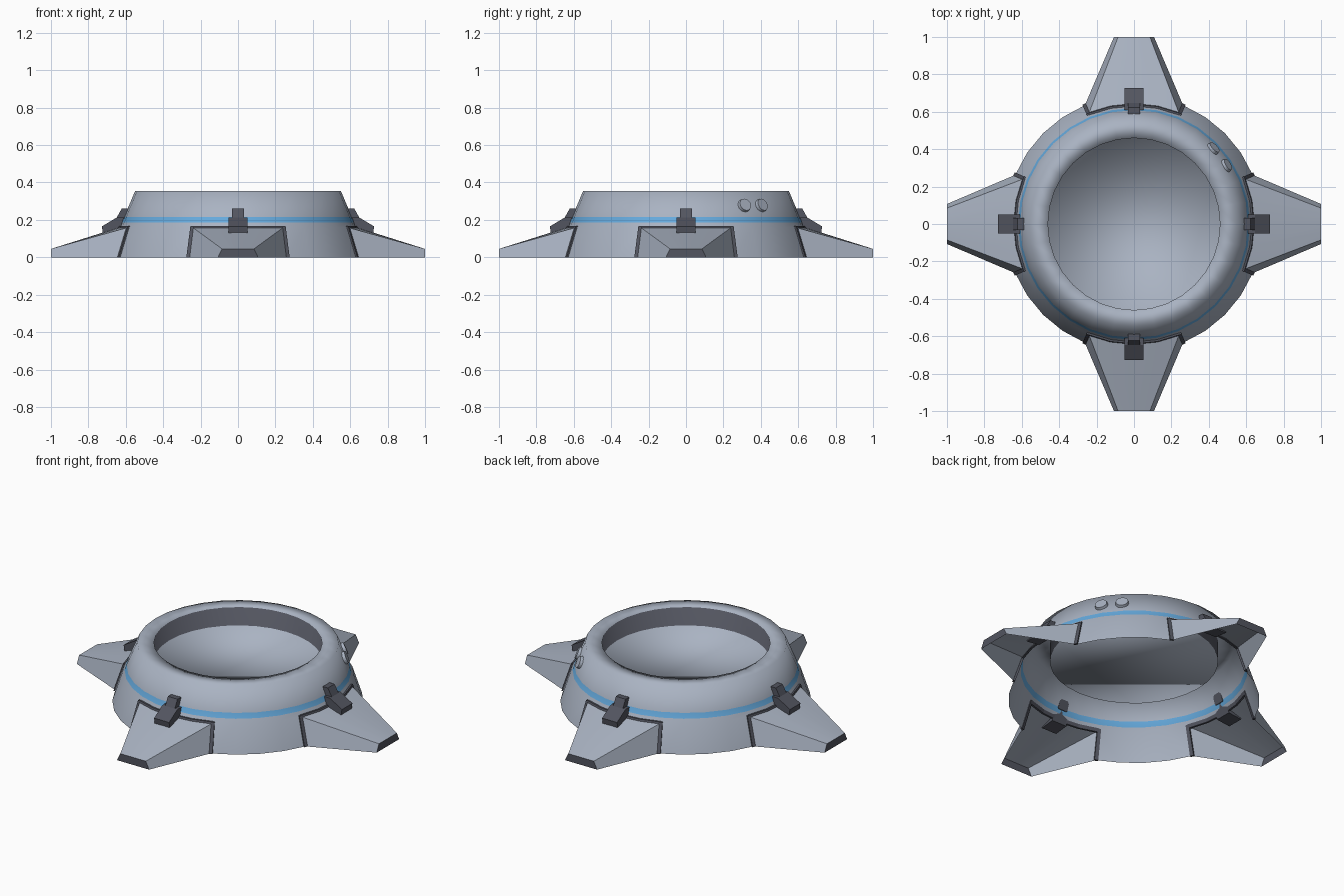
import bpy, bmesh, math
from mathutils import Matrix, Vector

if "Cube" in bpy.data.objects:
    bpy.data.objects.remove(bpy.data.objects["Cube"])

SEG = 32
STEP = 2 * math.pi / SEG


def material(name, rgb):
    m = bpy.data.materials.new(name)
    m.diffuse_color = (*rgb, 1)
    m.use_nodes = True
    m.node_tree.nodes["Principled BSDF"].inputs["Base Color"].default_value = m.diffuse_color
    return m


GREY = material("steel grey", (0.40, 0.45, 0.54))
DARK = material("dark grey", (0.085, 0.09, 0.115))
BLUE = material("light blue", (0.13, 0.40, 0.72))


def make(name, verts, faces, mats, smooth=None, turn=0.0, idx=None):
    me = bpy.data.meshes.new(name)
    me.from_pydata([tuple(v) for v in verts], [], faces)
    for m in mats:
        me.materials.append(m)
    if idx:
        for p, i in zip(me.polygons, idx):
            p.material_index = i
    ob = bpy.data.objects.new(name, me)
    bpy.context.collection.objects.link(ob)
    me.transform(Matrix.Rotation(turn, 4, 'Z'))
    if smooth:
        bpy.ops.object.select_all(action='DESELECT')
        ob.select_set(True)
        bpy.context.view_layer.objects.active = ob
        if smooth == 'all':
            bpy.ops.object.shade_smooth()
        else:
            bpy.ops.object.shade_smooth_by_angle(angle=math.radians(30))
    return ob


def polar(r, a, z):
    return Vector((r * math.cos(a), r * math.sin(a), z))


# Ring body: outer skirt, stripe, rim, inner wall and recessed floor
profile = [(0.687, 0), (0.635, 0.16), (0.62, 0.185), (0.609, 0.215),
           (0.55, 0.355), (0.46, 0.355), (0.46, 0.245)]
verts = [polar(r, j * STEP, z) for r, z in profile for j in range(SEG)]
faces, idx = [], []
for i in range(len(profile) - 1):
    for j in range(SEG):
        # openings in the skirt where the four legs join
        if i == 0 and (j + 2) % 8 < 4:
            continue
        k = (j + 1) % SEG
        faces.append((i * SEG + j, i * SEG + k, (i + 1) * SEG + k, (i + 1) * SEG + j))
        idx.append({2: 2, 5: 1}.get(i, 0))
last = (len(profile) - 1) * SEG
faces.append(tuple(range(last, last + SEG)))
idx.append(0)
make("ring_body", verts, faces, [GREY, DARK, BLUE], 'all', idx=idx)


def skirt_radius(z):
    return 0.687 - (0.687 - 0.635) * z / 0.16


def band(name, corners, turn):
    """Thin raised strip; corners is a list of (angle, z) pairs across its width."""
    vs, fs = [], []
    for pair in corners:
        for off in (-0.004, 0.008):
            for a, z in pair:
                vs.append(polar(skirt_radius(z) + off, a, z))
    for n in range(len(corners) - 1):
        b, c = n * 4, n * 4 + 4
        for p, q in ((0, 1), (1, 3), (3, 2), (2, 0)):
            fs.append((b + p, b + q, c + q, c + p))
    e = len(vs) - 4
    fs += [(0, 2, 3, 1), (e, e + 1, e + 3, e + 2)]
    ob = make(name, vs, fs, [DARK], turn=turn)
    fix(ob)


def fix(ob):
    bm = bmesh.new()
    bm.from_mesh(ob.data)
    bmesh.ops.recalc_face_normals(bm, faces=bm.faces)
    bm.to_mesh(ob.data)
    bm.free()


def prism(name, outline, half, turn):
    """Side profile (radius, height) extruded sideways."""
    n = len(outline)
    vs = [(r, s * half, z) for s in (-1, 1) for r, z in outline]
    fs = [tuple(range(n)), tuple(range(2 * n - 1, n - 1, -1))]
    fs += [(i, (i + 1) % n, n + (i + 1) % n, n + i) for i in range(n)]
    fix(make(name, vs, fs, [DARK], turn=turn))


A = 2 * STEP
for q, side in enumerate(("right", "back", "left", "front")):
    turn = q * math.pi / 2

    # Leg: open-bottomed tapered shell with a dark end
    vs = [polar(0.635, (i - 2) * STEP, 0.16) for i in range(5)]
    vs += [(1.0, (i - 2) * 0.0425, 0.045) for i in range(5)]
    vs += [polar(0.687, -A, 0), polar(0.687, A, 0), (1, -0.107, 0), (1, 0.107, 0)]
    fs = [(i, 5 + i, 6 + i, i + 1) for i in range(4)]
    fs += [(10, 12, 5, 0), (13, 11, 4, 9), (12, 13, 9, 8, 7, 6, 5)]
    make(side + "_leg", vs, fs, [GREY, DARK], 'angle', turn, [0] * 6 + [1])

    # Dark trim framing the leg joint
    w = 0.016
    for s, tag in ((-1, "a"), (1, "b")):
        band(f"{side}_trim_{tag}",
             [((s * A - w, z), (s * A + w, z)) for z in (0.0, 0.166)], turn)
    band(side + "_trim_top",
         [(((i - 2) * STEP, 0.148), ((i - 2) * STEP, 0.168)) for i in range(5)], turn)

    # Clamp holding the leg to the ring
    prism(side + "_clamp", [(0.61, 0.213), (0.648, 0.213), (0.728, 0.165),
                            (0.722, 0.125), (0.635, 0.135)], 0.05, turn)
    prism(side + "_clamp_tab", [(0.588, 0.26), (0.622, 0.26), (0.648, 0.213),
                                (0.606, 0.205)], 0.032, turn)

# Two round buttons on the back right of the ring
for n, deg in enumerate((32.3, 43.6)):
    a = math.radians(deg)
    normal = Vector((math.cos(a), math.sin(a), 0.42)).normalized()
    bm = bmesh.new()
    bmesh.ops.create_cone(bm, cap_ends=True, segments=20, radius1=0.038,
                          radius2=0.034, depth=0.026)
    bm.transform(Matrix.Translation(polar(0.584, a, 0.277)) @
                 normal.to_track_quat('Z', 'Y').to_matrix().to_4x4())
    me = bpy.data.meshes.new("button")
    bm.to_mesh(me)
    bm.free()
    me.materials.append(GREY)
    bpy.context.collection.objects.link(bpy.data.objects.new(f"button_{n + 1}", me))
